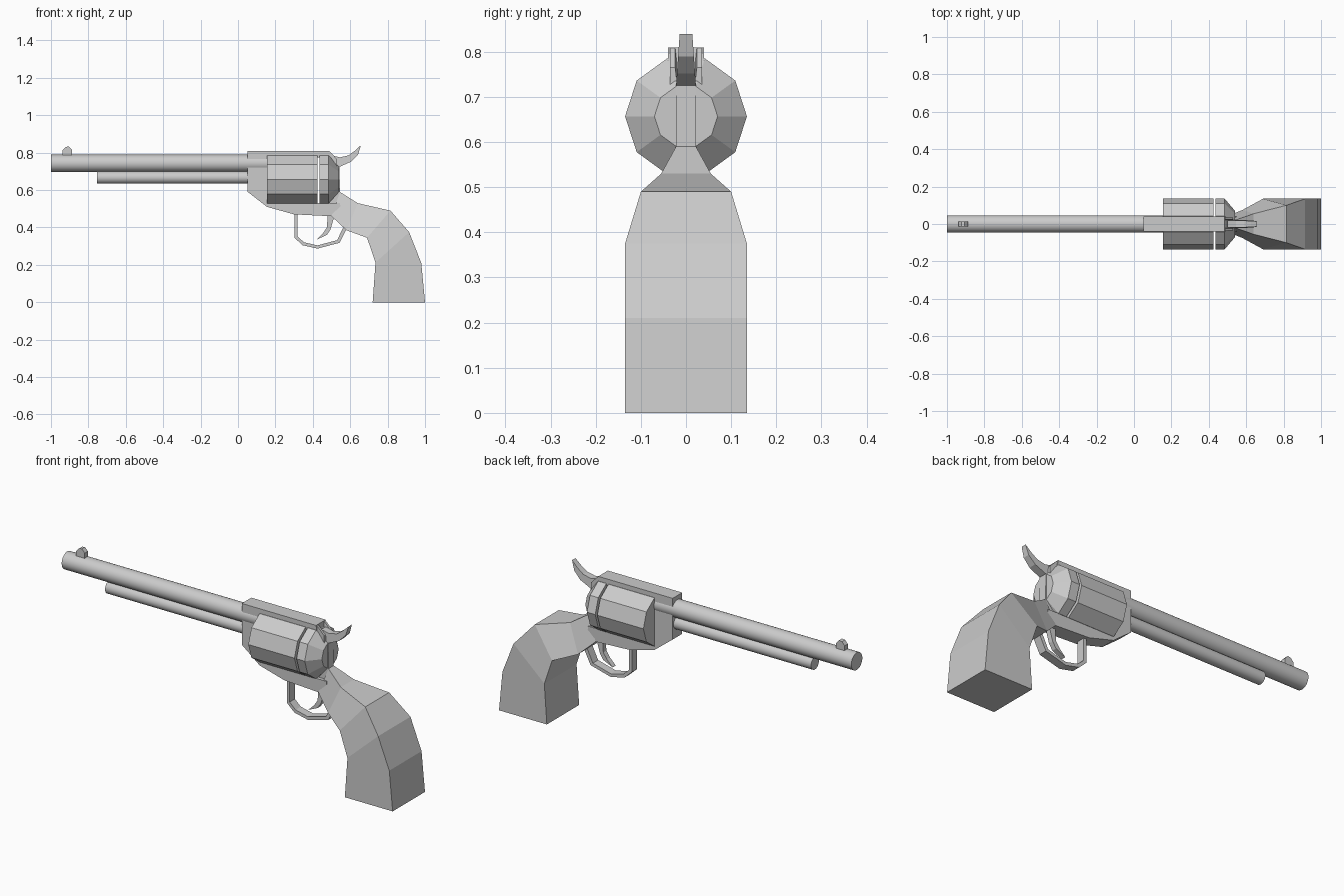
import bpy, bmesh, math

if "Cube" in bpy.data.objects:
    bpy.data.objects.remove(bpy.data.objects["Cube"])

steel = bpy.data.materials.new("plain_grey")
steel.diffuse_color = (0.6, 0.6, 0.6, 1)
steel.use_nodes = True
steel.node_tree.nodes["Principled BSDF"].inputs["Base Color"].default_value = steel.diffuse_color


def finish(name, bm, smooth=False):
    bmesh.ops.remove_doubles(bm, verts=bm.verts, dist=1e-5)
    bmesh.ops.recalc_face_normals(bm, faces=bm.faces)
    mesh = bpy.data.meshes.new(name)
    bm.to_mesh(mesh)
    bm.free()
    mesh.materials.append(steel)
    ob = bpy.data.objects.new(name, mesh)
    bpy.context.collection.objects.link(ob)
    if smooth:
        bpy.ops.object.select_all(action='DESELECT')
        ob.select_set(True)
        bpy.context.view_layer.objects.active = ob
        bpy.ops.object.shade_smooth_by_angle(angle=math.radians(30))
    return ob


def loft(name, loops, smooth=False):
    """Join equal-length loops of points and cap both ends."""
    bm = bmesh.new()
    rings = [[bm.verts.new(p) for p in loop] for loop in loops]
    n = len(rings[0])
    for a, b in zip(rings, rings[1:]):
        for i in range(n):
            j = (i + 1) % n
            bm.faces.new((a[i], a[j], b[j], b[i]))
    bm.faces.new(rings[0])
    bm.faces.new(rings[-1])
    return finish(name, bm, smooth)


def lathe(name, rings, z, sides, smooth=False):
    """Round part along x from (x, radius) pairs."""
    turn = [2 * math.pi * i / sides for i in range(sides)]
    return loft(name, [[(x, r * math.cos(t), z + r * math.sin(t)) for t in turn]
                       for x, r in rings], smooth)


def slab(name, pts, width):
    """Side profile in xz, given thickness across y; width may depend on (x, z)."""
    w = width if callable(width) else (lambda x, z: width)
    return loft(name, [[(x, s * w(x, z), z) for x, z in pts] for s in (-1, 1)])


# Barrel and rod beneath it
lathe("barrel", [(-1, 0.046), (0.157, 0.046)], 0.743, 32, True)
lathe("ejector_rod", [(-0.755, 0.033), (0.06, 0.033)], 0.667, 32, True)

# Front sight
slab("front_sight", [(-0.938, 0.775), (-0.938, 0.813), (-0.922, 0.83), (-0.905, 0.833),
                     (-0.888, 0.815), (-0.888, 0.775)], 0.013)

# Frame: front block, top strap and bottom strap in one profile
slab("frame", [(0.05, 0.81), (0.485, 0.81), (0.49, 0.775), (0.155, 0.775), (0.155, 0.53),
               (0.545, 0.53), (0.56, 0.43), (0.50, 0.46), (0.30, 0.47), (0.155, 0.51),
               (0.05, 0.592)], 0.04)

# Ten-sided drum and the shield behind it
lathe("drum", [(0.155, 0.135), (0.425, 0.135)], 0.657, 10)
lathe("recoil_shield", [(0.437, 0.135), (0.485, 0.135), (0.54, 0.07)], 0.657, 10)
slab("rear_post", [(0.48, 0.735), (0.543, 0.725), (0.545, 0.59), (0.56, 0.50), (0.48, 0.50)], 0.022)

# Ears either side of the hammer
for side, label in ((-1, "left"), (1, "right")):
    section = [(0.036, 0.0), (0.024, 0.0), (0.014, -0.085), (0.022, -0.085), (0.036, -0.04)]
    loft(label + "_ear", [[(x, side * y, top + dz) for y, dz in section]
                          for x, top in ((0.44, 0.808), (0.488, 0.808), (0.53, 0.765))])

# Hammer, thinner towards the tip
slab("hammer", [(0.49, 0.725), (0.50, 0.785), (0.545, 0.775), (0.59, 0.785), (0.625, 0.81),
                (0.657, 0.84), (0.642, 0.79), (0.605, 0.752), (0.545, 0.725)],
     lambda x, z: 0.022 - 0.008 * max(0, (z - 0.725) / 0.115))

# Grip: pairs of back and front points, each with a half width
stations = [((0.545, 0.59, 0.022), (0.50, 0.46, 0.042)),
            ((0.64, 0.53, 0.055), (0.58, 0.385, 0.075)),
            ((0.815, 0.49, 0.10), (0.69, 0.345, 0.135)),
            ((0.915, 0.375, 0.135), (0.735, 0.212, 0.135)),
            ((0.98, 0.21, 0.135), (0.735, 0.21, 0.135)),
            ((1.0, 0.0, 0.135), (0.72, 0.0, 0.135))]
loft("grip", [[(bx, -bw, bz), (bx, bw, bz), (fx, fw, fz), (fx, -fw, fz)]
              for (bx, bz, bw), (fx, fz, fw) in stations])

# Trigger guard bow: outer edge and inner edge
outer = [(0.302, 0.475), (0.302, 0.345), (0.345, 0.305), (0.425, 0.287), (0.543, 0.318), (0.585, 0.40)]
inner = [(0.318, 0.475), (0.318, 0.353), (0.352, 0.321), (0.425, 0.304), (0.53, 0.332), (0.565, 0.405)]
slab("trigger_guard", outer + inner[::-1], 0.022)

# Trigger
slab("trigger", [(0.48, 0.47), (0.475, 0.40), (0.455, 0.37), (0.42, 0.335),
                 (0.475, 0.36), (0.495, 0.39), (0.515, 0.46)], 0.013)
